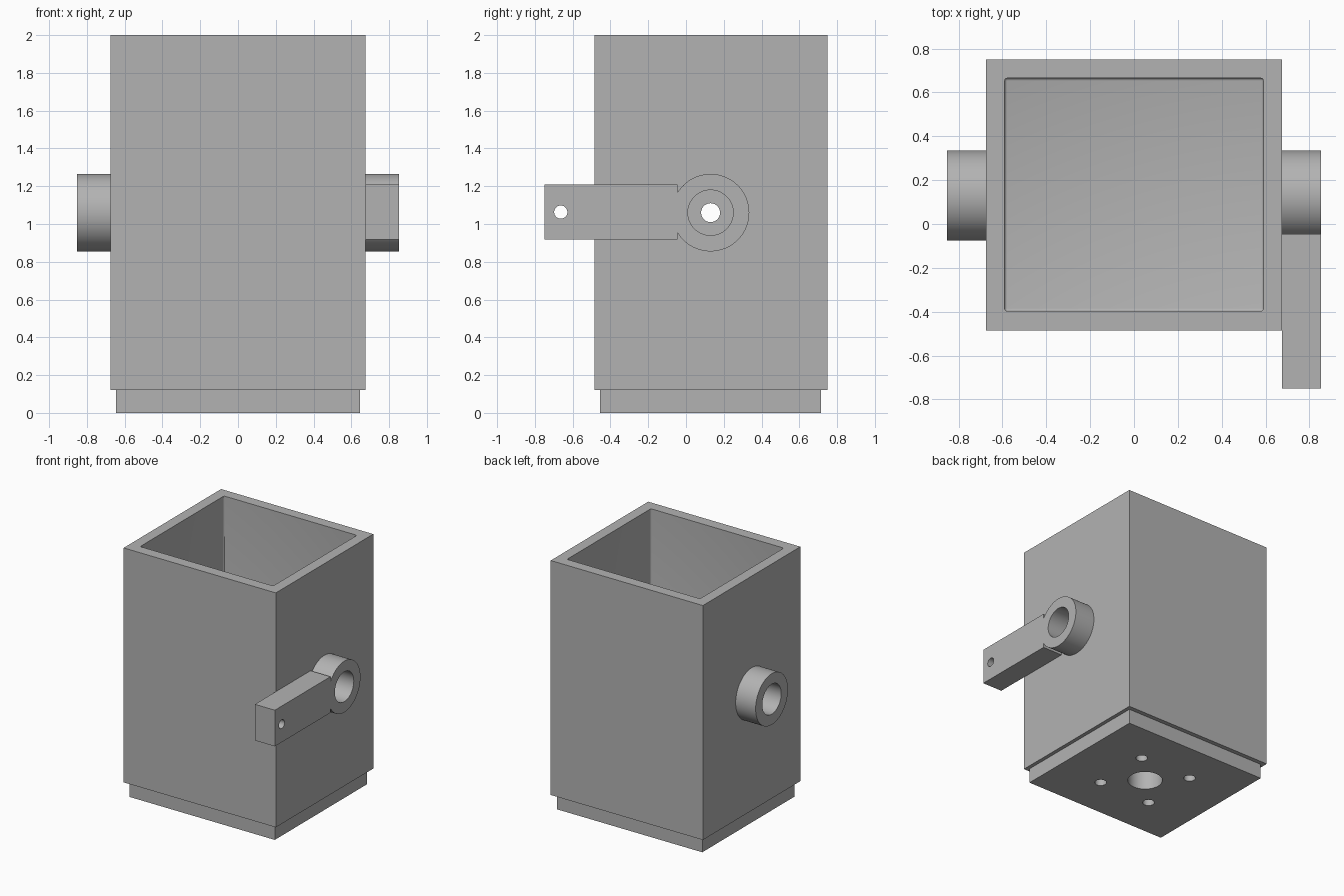
import bpy
import math

cube = bpy.data.objects.get("Cube")
if cube:
    bpy.data.objects.remove(cube, do_unlink=True)

GREY = (0.45, 0.45, 0.45, 1)
mat = bpy.data.materials.new("plain grey")
mat.use_nodes = True
mat.diffuse_color = GREY
mat.node_tree.nodes["Principled BSDF"].inputs["Base Color"].default_value = GREY

MID_Y = 0.13      # centre line of the box
AXLE_Z = 1.06     # height of the side bosses
WALL_X = 0.675    # outer side face
TIP_X = 0.852     # outer face of bosses and arm


def finish(name):
    ob = bpy.context.object
    ob.name = name
    ob.data.materials.append(mat)
    return ob


def box(name, x, y, z):
    """Box from three (min, max) ranges."""
    bpy.ops.mesh.primitive_cube_add(size=1, location=[sum(r) / 2 for r in (x, y, z)])
    bpy.context.object.scale = [r[1] - r[0] for r in (x, y, z)]
    bpy.ops.object.transform_apply(location=False, rotation=False)
    return finish(name)


def rod(name, radius, span, axis, a, b):
    """Cylinder along x (a, b = y, z) or along z (a, b = x, y)."""
    mid = sum(span) / 2
    along_x = axis == "x"
    bpy.ops.mesh.primitive_cylinder_add(
        vertices=64, radius=radius, depth=span[1] - span[0],
        location=(mid, a, b) if along_x else (a, b, mid),
        rotation=(0, math.pi / 2 if along_x else 0, 0))
    bpy.ops.object.transform_apply(location=False, scale=False)
    return finish(name)


def combine(target, other, operation):
    mod = target.modifiers.new("combine", 'BOOLEAN')
    mod.operation, mod.object, mod.solver = operation, other, 'EXACT'
    bpy.context.view_layer.objects.active = target
    bpy.ops.object.modifier_apply(modifier=mod.name)
    bpy.data.objects.remove(other, do_unlink=True)


def smooth(ob):
    bpy.ops.object.select_all(action='DESELECT')
    ob.select_set(True)
    bpy.context.view_layer.objects.active = ob
    bpy.ops.object.shade_smooth_by_angle(angle=math.radians(30))


# Open box standing on a slightly inset plinth
body = box("box_body", (-WALL_X, WALL_X), (-0.485, 0.75), (0.12, 2))
combine(body, box("plinth", (-0.645, 0.645), (-0.455, 0.715), (0, 0.15)), 'UNION')

# Cavity with lightly rounded upright corners
cavity = box("cavity", (-0.59, 0.59), (-0.397, 0.665), (0.3, 2.2))
bevel = cavity.modifiers.new("round", 'BEVEL')
bevel.width, bevel.segments = 0.012, 3
bpy.ops.object.modifier_apply(modifier=bevel.name)
combine(body, cavity, 'DIFFERENCE')

# Central socket and four screw holes underneath
combine(body, rod("socket", 0.13, (-0.1, 0.23), "z", 0, MID_Y), 'DIFFERENCE')
for sx in (-1, 1):
    for sy in (-1, 1):
        combine(body, rod("screw_hole", 0.044, (-0.1, 0.23), "z",
                          sx * 0.235, MID_Y + sy * 0.24), 'DIFFERENCE')

# Axle hole through both side walls
combine(body, rod("axle_hole", 0.05, (-1, 1), "x", MID_Y, AXLE_Z), 'DIFFERENCE')
smooth(body)

# Ring bosses on both sides, the left one carrying an arm toward the front
for side, name in ((-1, "right_boss"), (1, "left_boss_and_arm")):
    span = sorted((side * WALL_X, side * TIP_X))
    boss = rod(name, 0.205, span, "x", MID_Y, AXLE_Z)
    if side > 0:
        combine(boss, box("arm", span, (-0.75, -0.045), (0.918, 1.208)), 'UNION')
        combine(boss, rod("pin_hole", 0.035, (0.5, 1), "x", -0.663, 1.063), 'DIFFERENCE')
    bore = sorted((side * 0.5, side))
    combine(boss, rod("bore", 0.12, bore, "x", MID_Y, AXLE_Z), 'DIFFERENCE')
    smooth(boss)
